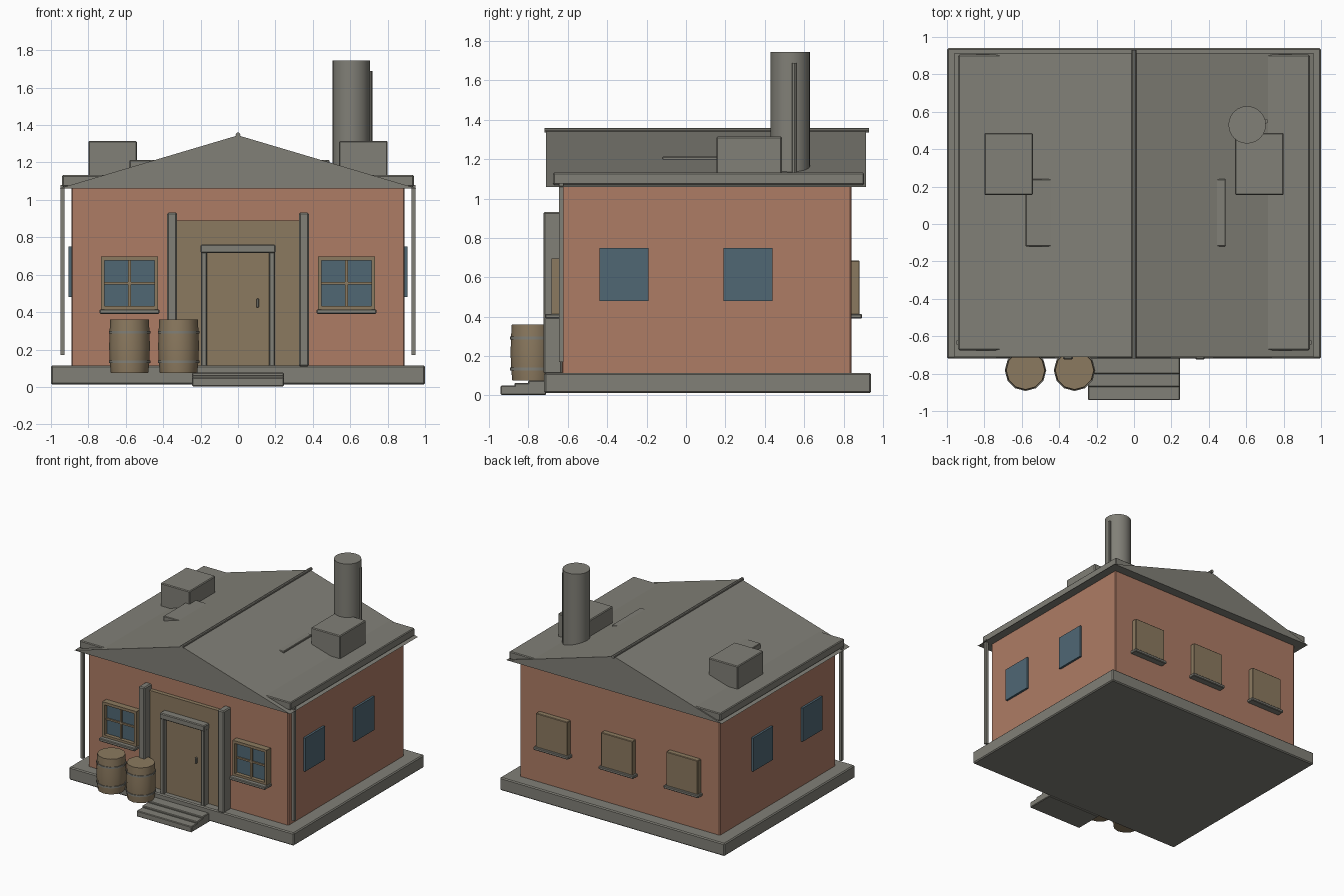
import bpy
import bmesh
import math

cube = bpy.data.objects.get("Cube")
if cube:
    bpy.data.objects.remove(cube, do_unlink=True)


def material(name, rgb):
    m = bpy.data.materials.new(name)
    m.use_nodes = True
    m.diffuse_color = (*rgb, 1)
    m.node_tree.nodes["Principled BSDF"].inputs["Base Color"].default_value = (*rgb, 1)
    return m


STONE = material("grey stone", (0.22, 0.215, 0.185))
BRICK = material("terracotta wall", (0.42, 0.2, 0.13))
WOOD = material("tan wood", (0.26, 0.193, 0.115))
GLASS = material("blue glass", (0.08, 0.137, 0.175))


def finish(name, bm, mat, smooth=False):
    bmesh.ops.recalc_face_normals(bm, faces=bm.faces[:])
    mesh = bpy.data.meshes.new(name)
    bm.to_mesh(mesh)
    bm.free()
    mesh.materials.append(mat)
    ob = bpy.data.objects.new(name, mesh)
    bpy.context.collection.objects.link(ob)
    if smooth:
        bpy.ops.object.select_all(action="DESELECT")
        ob.select_set(True)
        bpy.context.view_layer.objects.active = ob
        bpy.ops.object.shade_smooth_by_angle(angle=math.radians(40))
    return ob


def box(name, x, y, z, mat, bevel=0.0):
    """Box from (low, high) pairs, optionally with softened edges."""
    bm = bmesh.new()
    bmesh.ops.create_cube(bm, size=1)
    for v in bm.verts:
        v.co = [lo + (c + 0.5) * (hi - lo) for c, (lo, hi) in zip(v.co, (x, y, z))]
    ob = finish(name, bm, mat)
    if bevel:
        mod = ob.modifiers.new("soft_edges", "BEVEL")
        mod.width = bevel
        mod.segments = 1
    return ob


def lathe(name, center, profile, sides, mat):
    """Closed round solid from (radius, height) rings."""
    bm = bmesh.new()
    rings = []
    for r, z in profile:
        rings.append([bm.verts.new((center[0] + r * math.cos(math.tau * i / sides),
                                    center[1] + r * math.sin(math.tau * i / sides), z))
                      for i in range(sides)])
    for a, b in zip(rings, rings[1:]):
        for i in range(sides):
            j = (i + 1) % sides
            bm.faces.new((a[i], a[j], b[j], b[i]))
    bm.faces.new(rings[0][::-1])
    bm.faces.new(rings[-1])
    return finish(name, bm, mat, True)


def extrude_y(name, outline, y0, y1, mat):
    """Prism from an x-z outline."""
    bm = bmesh.new()
    face = bm.faces.new([bm.verts.new((x, y0, z)) for x, z in outline])
    new = bmesh.ops.extrude_face_region(bm, geom=[face])["geom"]
    bmesh.ops.translate(bm, vec=(0, y1 - y0, 0),
                        verts=[g for g in new if isinstance(g, bmesh.types.BMVert)])
    return finish(name, bm, mat)


# Base and walls
box("foundation", (-1, 1), (-0.72, 0.94), (0.012, 0.115), STONE, 0.008)
box("walls", (-0.89, 0.89), (-0.63, 0.84), (0.1, 1.07), BRICK, 0.006)

# Roof with ridge, eave slab and low cross slab
extrude_y("gable_roof", [(-0.96, 1.06), (0.96, 1.06), (0, 1.345)], -0.71, 0.915, STONE)
box("eave_slab", (-0.94, 0.94), (-0.675, 0.905), (1.07, 1.132), STONE, 0.006)
box("roof_cross_slab", (-0.58, 0.49), (-0.12, 0.24), (1.15, 1.213), STONE, 0.004)
ridge = [(0.013 * math.cos(math.tau * i / 10), 1.347 + 0.013 * math.sin(math.tau * i / 10))
         for i in range(10)]
extrude_y("ridge_cap", ridge, -0.718, 0.93, STONE)

# Chimney, roof boxes
lathe("chimney", (0.605, 0.53), [(0.1, 1.13), (0.1, 1.745)], 24, STONE)
lathe("chimney_pipe", (0.706, 0.55), [(0.012, 1.12), (0.012, 1.69)], 8, STONE)
for side, label in ((-1, "right"), (1, "left")):
    box(label + "_roof_box", sorted((side * 0.54, side * 0.8)), (0.155, 0.487),
        (1.08, 1.315), STONE, 0.006)
    # Downpipes and porch pilasters
    box(label + "_downpipe", sorted((side * 0.928, side * 0.95)), (-0.645, -0.622),
        (0.17, 1.08), STONE)
    box(label + "_pilaster", sorted((side * 0.325, side * 0.38)), (-0.725, -0.63),
        (0.11, 0.932), STONE, 0.008)
    # Side windows
    for y in (-0.315, 0.315):
        box(label + "_side_window", sorted((side * 0.88, side * 0.907)),
            (y - 0.125, y + 0.125), (0.48, 0.75), GLASS)

# Door surround, frame, door and handle
box("door_surround", (-0.33, 0.33), (-0.655, -0.62), (0.115, 0.885), WOOD)
box("surround_cap", (-0.33, 0.33), (-0.662, -0.62), (0.875, 0.89), WOOD)
for side in (-1, 1):
    box("door_frame_post", sorted((side * 0.165, side * 0.197)), (-0.71, -0.63),
        (0.11, 0.73), STONE, 0.005)
box("door_frame_top", (-0.2, 0.2), (-0.715, -0.63), (0.715, 0.762), STONE, 0.006)
box("door", (-0.17, 0.17), (-0.675, -0.63), (0.115, 0.72), WOOD)
box("door_handle", (0.098, 0.112), (-0.69, -0.67), (0.425, 0.472), STONE, 0.003)

# Front windows
for x in (-0.58, 0.58):
    box("front_glass", (x - 0.14, x + 0.14), (-0.65, -0.62), (0.42, 0.69), GLASS)
    for s in (-1, 1):
        e = x + s * 0.143
        box("front_frame_side", (e - 0.01, e + 0.01), (-0.682, -0.62), (0.41, 0.695), WOOD)
    for z in (0.422, 0.686):
        box("front_frame_rail", (x - 0.152, x + 0.152), (-0.68, -0.62),
            (z - 0.011, z + 0.011), WOOD)
    box("muntin_upright", (x - 0.007, x + 0.007), (-0.663, -0.63), (0.42, 0.69), WOOD)
    box("muntin_cross", (x - 0.14, x + 0.14), (-0.66, -0.63), (0.548, 0.562), WOOD)
    box("front_sill", (x - 0.16, x + 0.16), (-0.715, -0.62), (0.39, 0.415), STONE, 0.005)

# Boarded back windows
for x in (-0.58, 0, 0.58):
    box("back_shutter", (x - 0.14, x + 0.14), (0.83, 0.882), (0.41, 0.685), WOOD, 0.004)
    box("back_sill", (x - 0.155, x + 0.155), (0.83, 0.895), (0.39, 0.415), STONE, 0.005)

# Front steps
for i in range(3):
    box("front_step", (-0.245, 0.245), (-0.942 + 0.07 * i, -0.71),
        (0.003, 0.05 + 0.013 * i), STONE, 0.005)

# Barrels with hoops
for x in (-0.58, -0.318):
    c = (x, -0.782)
    lathe("barrel", c, [(0.1, 0.075), (0.106, 0.13), (0.109, 0.215),
                        (0.107, 0.29), (0.103, 0.36)], 12, WOOD)
    for z in (0.135, 0.292):
        lathe("barrel_hoop", c, [(0.111, z - 0.007), (0.111, z + 0.007)], 12, STONE)
